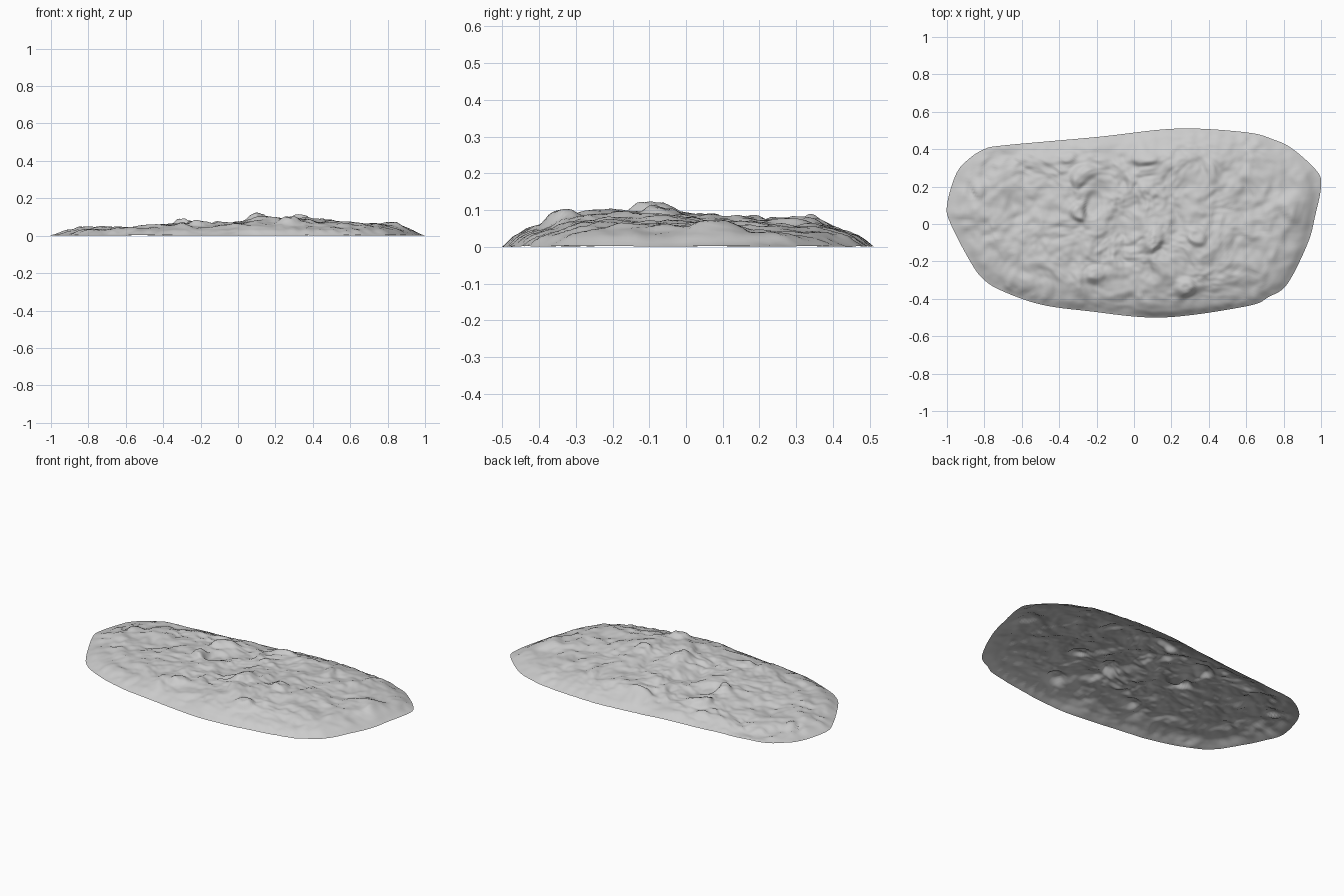
import bpy, bmesh, math
from mathutils import Vector, noise

if "Cube" in bpy.data.objects:
    bpy.data.objects.remove(bpy.data.objects["Cube"])

SEGMENTS, RINGS = 280, 80

# Rim outline, counter-clockwise from the model's left end
OUTLINE = [Vector(p) for p in [
    (1, .2), (.98, .28), (.85, .4), (.75, .45), (.6, .49), (.23, .51),
    (-.2, .465), (-.7, .42), (-.8, .4), (-.88, .35), (-.95, .27), (-1, .1),
    (-.98, 0), (-.87, -.21), (-.8, -.3), (-.7, -.36), (-.5, -.43),
    (-.25, -.465), (.15, -.5), (.6, -.44), (.72, -.39), (.82, -.32),
    (.93, -.1), (.97, .05)]]

# Average height along the length and across the width
LENGTH = [(-1, .04), (-.85, .05), (-.6, .046), (-.3, .075), (-.05, .065),
          (.1, .095), (.3, .093), (.6, .07), (.9, .065), (1, .05)]
WIDTH = [(-.5, .9), (-.3, 1), (-.1, 1.08), (.1, .92), (.3, .85), (.5, .8)]

# Local lumps and hollows: x, y, radius, height
LUMPS = [(.09, -.1, .09, .024), (.32, -.05, .06, .018), (.06, .38, .06, .018),
         (-.27, .26, .08, .02), (-.3, .08, .06, .02), (-.22, .1, .06, -.02),
         (-.83, .2, .05, .014), (-.62, -.31, .07, .016), (.27, -.34, .08, .02),
         (.4, .28, .06, .012), (-.2, -.27, .06, .016), (-.36, .38, .05, .016),
         (.85, .1, .09, .01), (.62, -.2, .06, .01)]


def ramp(table, t):
    for (a, va), (b, vb) in zip(table, table[1:]):
        if t <= b:
            return va + (vb - va) * max(0, (t - a) / (b - a))
    return table[-1][1]


def smooth(t):
    t = min(1, max(0, t))
    return t * t * (3 - 2 * t)


def spline_loop(points, steps):
    loop = []
    n = len(points)
    for i in range(n):
        a, b, c, d = (points[(i + k) % n] for k in (-1, 0, 1, 2))
        for s in range(steps):
            t = s / steps
            loop.append(.5 * (2 * b + (c - a) * t + (2 * a - 5 * b + 4 * c - d) * t * t
                              + (3 * b - a - 3 * c + d) * t ** 3))
    return loop


def even_loop(loop, count):
    """Space the rim points evenly by length."""
    ends = loop + loop[:1]
    lengths = [(b - a).length for a, b in zip(ends, ends[1:])]
    step, out, walked, i = sum(lengths) / count, [], 0, 0
    for k in range(count):
        while walked + lengths[i] < k * step:
            walked += lengths[i]
            i += 1
        out.append(ends[i].lerp(ends[i + 1], (k * step - walked) / lengths[i]))
    return out


def rock_height(x, y, rim_distance):
    # Broad mound that falls away to the rim
    fall = min(1, rim_distance / .22)
    body = ramp(LENGTH, x) * ramp(WIDTH, y) - .02
    z = .02 + body * (1 - (1 - fall) ** 1.7)
    # Weathered surface, bent by a second noise to form ledges
    p = Vector((x, y, 0))
    bend = noise.noise_vector(p * 6) * .05
    rough = noise.noise((p + bend) * 7) * .015
    rough += noise.noise((p + bend) * 15 + Vector((3, 7, 1))) * .011
    rough += noise.noise((p + bend) * 32) * .005
    for cx, cy, radius, height in LUMPS:
        far = math.hypot(x + bend.x - cx, y + bend.y - cy)
        rough += height * smooth((radius - far) / (radius * .6))
    return z + rough * (.12 + .88 * smooth(fall * 1.5))


# Open rock shell, built as rings from the rim to the middle
rim = even_loop(spline_loop(OUTLINE, 10), SEGMENTS)
bm = bmesh.new()
rings = []
for r in range(1, RINGS + 1):
    scale = r / RINGS
    ring = []
    for p in rim:
        q = p * scale
        near = min((q - e).length for e in rim[::4]) if scale > .4 else 1
        near = 0 if r == RINGS else min(near, (1 - scale) * p.length)
        ring.append(bm.verts.new((q.x, q.y, rock_height(q.x, q.y, near))))
    rings.append(ring)
middle = bm.verts.new((0, 0, rock_height(0, 0, 1)))
for i in range(SEGMENTS):
    j = (i + 1) % SEGMENTS
    bm.faces.new((middle, rings[0][i], rings[0][j]))
    for inner, outer in zip(rings, rings[1:]):
        bm.faces.new((inner[i], outer[i], outer[j], inner[j]))
# Rest the lowest point on the ground
low = min(v.co.z for v in bm.verts)
for v in bm.verts:
    v.co.z -= low
    if low > 0:
        v.co.z += .012 * smooth(v.co.z / .02)
    v.co.z = max(0, v.co.z)
for f in bm.faces:
    f.smooth = True

mesh = bpy.data.meshes.new("flat_rock")
bm.to_mesh(mesh)
bm.free()
rock = bpy.data.objects.new("flat_rock", mesh)
bpy.context.collection.objects.link(rock)

# Pale stone colour
stone = bpy.data.materials.new("pale_grey_stone")
stone.use_nodes = True
colour = (.6, .6, .6, 1)
stone.diffuse_color = colour
stone.node_tree.nodes["Principled BSDF"].inputs["Base Color"].default_value = colour
mesh.materials.append(stone)
